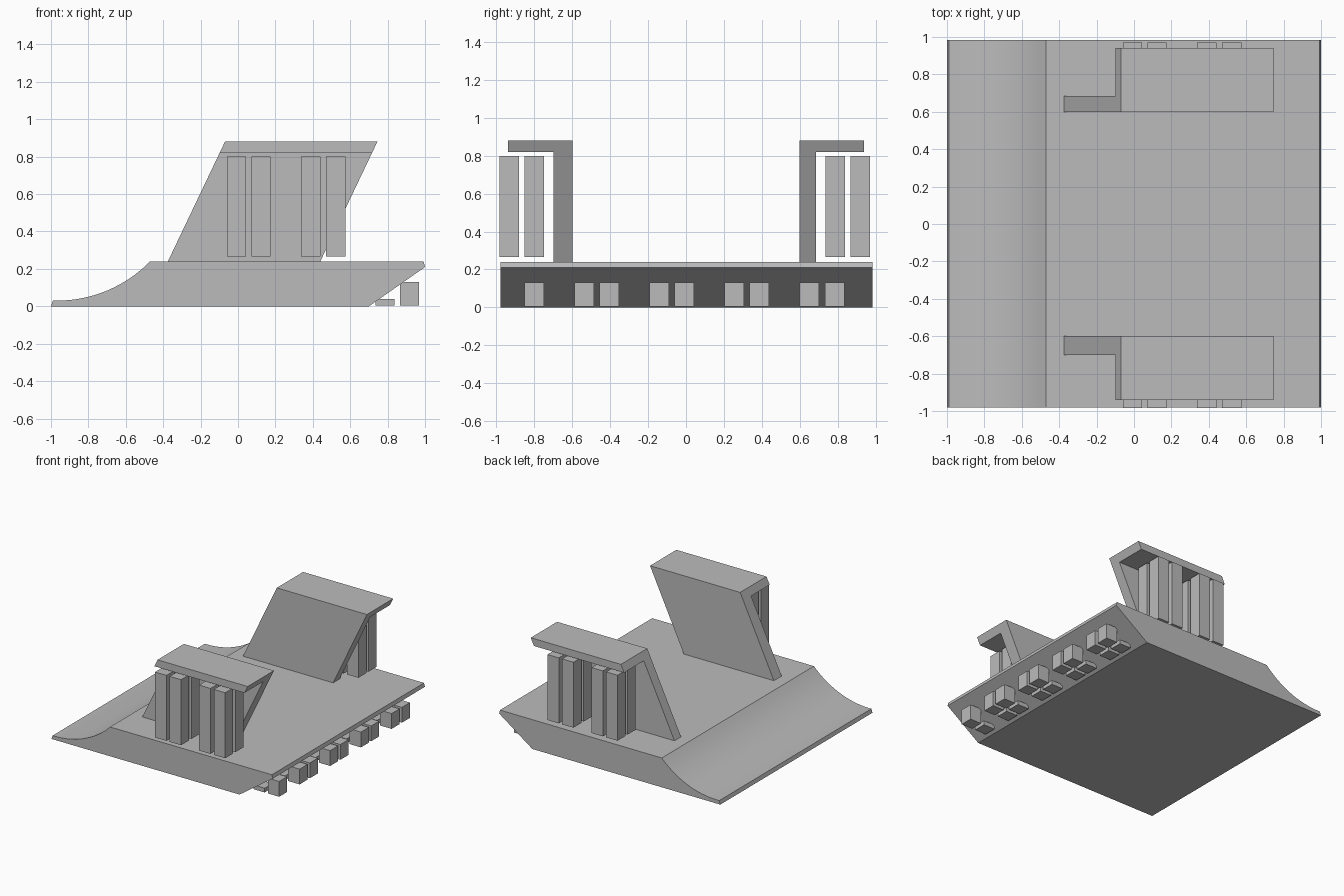
import bpy, bmesh, math

if "Cube" in bpy.data.objects:
    bpy.data.objects.remove(bpy.data.objects["Cube"], do_unlink=True)

GREY = (0.5, 0.5, 0.5, 1)
grey = bpy.data.materials.new("plain grey")
grey.use_nodes = True
grey.diffuse_color = GREY
grey.node_tree.nodes["Principled BSDF"].inputs["Base Color"].default_value = GREY


def extrude(name, profile, y0, y1):
    """Extrude an (x, z) profile from y0 to y1."""
    bm = bmesh.new()
    face = bm.faces.new([bm.verts.new((x, y0, z)) for x, z in profile])
    moved = bmesh.ops.extrude_face_region(bm, geom=[face])["geom"]
    verts = [v for v in moved if isinstance(v, bmesh.types.BMVert)]
    bmesh.ops.translate(bm, verts=verts, vec=(0, y1 - y0, 0))
    bmesh.ops.recalc_face_normals(bm, faces=bm.faces)
    mesh = bpy.data.meshes.new(name)
    bm.to_mesh(mesh)
    bm.free()
    mesh.materials.append(grey)
    obj = bpy.data.objects.new(name, mesh)
    bpy.context.collection.objects.link(obj)
    return obj


def box(name, x0, y0, z0, z1, size=0.103):
    x1 = x0 + size
    return extrude(name, [(x0, z0), (x1, z0), (x1, z1), (x0, z1)], y0, y0 + size)


# Deck: concave ramp on one end, undercut slope on the other
R = 0.70
ramp = []
for i in range(17):
    a = math.radians(45.5 * i / 16)
    ramp.append((-0.97 + R * math.sin(a), 0.03 + R * (1 - math.cos(a))))
deck = extrude("deck", [(0.70, 0), (-1, 0), (-0.99, 0.03)] + ramp
               + [(0.992, 0.24), (1, 0.21)], -0.98, 0.985)
bpy.context.view_layer.objects.active = deck
deck.select_set(True)
bpy.ops.object.shade_smooth_by_angle(angle=math.radians(15))
deck.select_set(False)


# Leaning walls, each with a roof reaching outward over its pillars
def leaning(z0, z1, width=0.815):
    x0, x1 = (-0.375 + (z - 0.24) * 0.477 for z in (z0, z1))
    return [(x0, z0), (x0 + width, z0), (x1 + width, z1), (x1, z1)]


for side, wall_y, roof_y in (("front", (-0.70, -0.60), (-0.94, -0.70)),
                             ("back", (0.60, 0.685), (0.685, 0.94))):
    extrude(side + "_wall", leaning(0.24, 0.88), *wall_y)
    extrude(side + "_roof", leaning(0.82, 0.88), *roof_y)

# Pillars in groups of four beneath each roof
for side, rows in (("front", (-0.985, -0.852)), ("back", (0.735, 0.867))):
    for x in (-0.06, 0.072, 0.338, 0.471):
        for y in rows:
            box(side + "_pillar", x, y, 0.265, 0.80)

# Feet beneath the undercut end: a tall outer row and a short inner row
for y in (-0.852, -0.588, -0.456, -0.193, -0.061, 0.204, 0.336, 0.60, 0.733):
    box("outer_foot", 0.866, y, 0.005, 0.13)
    box("inner_foot", 0.735, y, 0.005, 0.04)
